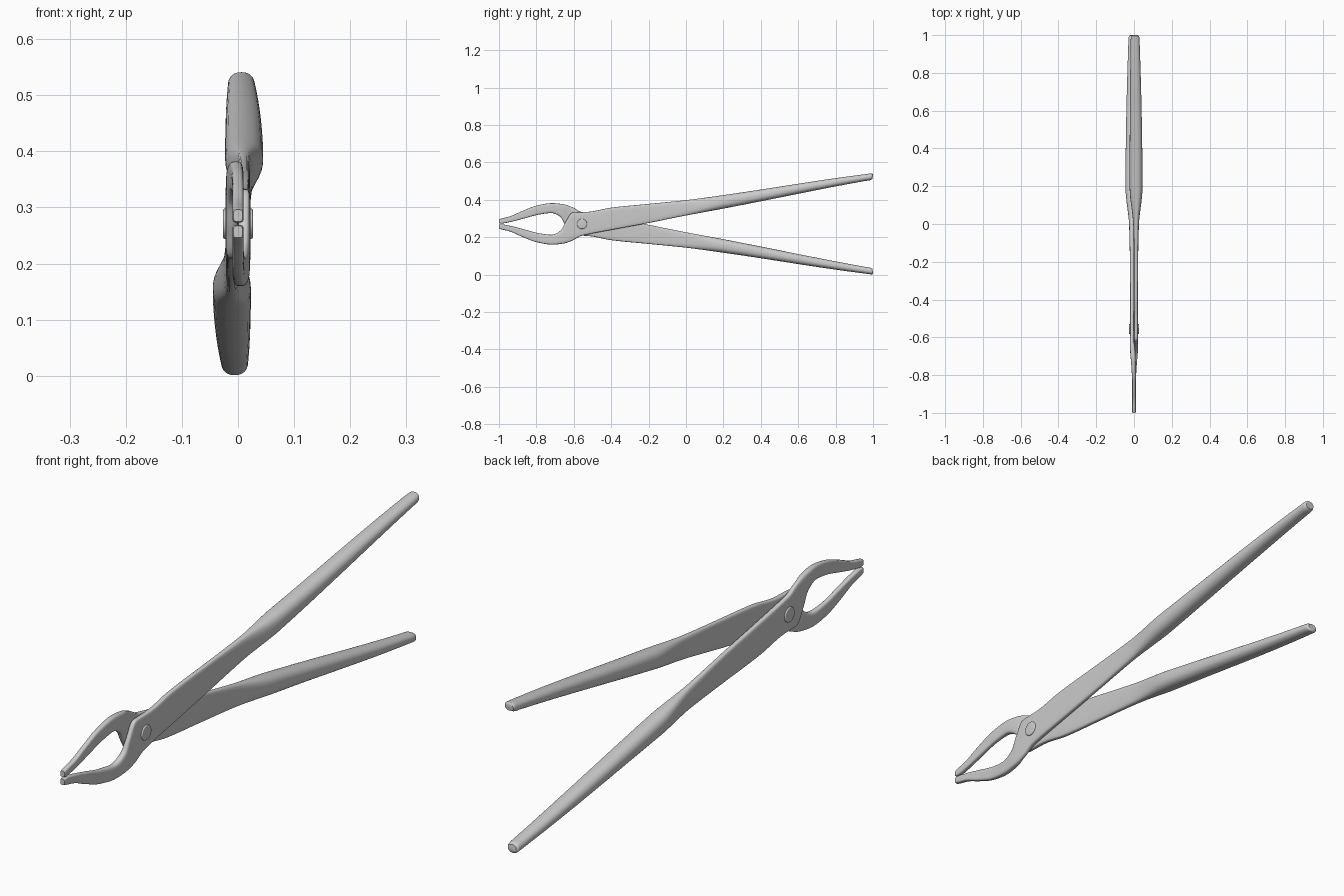
import bpy, bmesh, math
from mathutils import Matrix

if "Cube" in bpy.data.objects:
    bpy.data.objects.remove(bpy.data.objects["Cube"])

PIVOT_Y, PIVOT_Z = -0.556, 0.271
SIDES, STEPS = 32, 8

# Cross-sections from handle end to jaw tip:
# upper edge (y, z), lower edge (y, z), x range, squareness
STATIONS = [
    (1.00, .535, .997, .511, -.011, .022, 2.2),
    (.995, .541, .985, .505, -.016, .028, 2.2),
    (.96, .537, .955, .500, -.018, .030, 2.2),
    (.20, .425, .185, .350, -.023, .045, 2.4),
    (.00, .398, -.01, .314, -.004, .026, 3),
    (-.20, .378, -.21, .274, .000, .022, 4),
    (-.40, .358, -.41, .237, .000, .022, 4.5),
    (-.53, .335, -.53, .214, .000, .022, 5),
    (-.605, .332, -.565, .205, .000, .022, 5),
    (-.642, .285, -.605, .183, .000, .022, 4),
    (-.672, .234, -.655, .166, -.006, .021, 3.5),
    (-.72, .213, -.715, .160, -.009, .017, 3.5),
    (-.78, .220, -.79, .171, -.010, .012, 3.5),
    (-.87, .243, -.88, .204, -.010, .010, 4),
    (-.94, .261, -.94, .230, -.010, .010, 4),
    (-.99, .269, -.99, .243, -.010, .010, 4),
    (-1.0, .267, -1.0, .246, -.008, .008, 4),
]


def smooth_rows(rows, steps):
    """Interpolate the rows with a cubic that never overshoots."""
    n, cols = len(rows), len(rows[0])
    h = [math.hypot((b[0] + b[2] - a[0] - a[2]) / 2, (b[1] + b[3] - a[1] - a[3]) / 2)
         for a, b in zip(rows, rows[1:])]
    d = [[(b[k] - a[k]) / h[i] for k in range(cols)]
         for i, (a, b) in enumerate(zip(rows, rows[1:]))]
    m = [d[0]]
    for i in range(1, n - 1):
        w1, w2 = 2 * h[i] + h[i - 1], h[i] + 2 * h[i - 1]
        m.append([(w1 + w2) / (w1 / p + w2 / q) if p * q > 0 else 0
                  for p, q in zip(d[i - 1], d[i])])
    m.append(d[-1])
    out = []
    for i in range(n - 1):
        for s in range(steps):
            t = s / steps
            a, b = 2*t**3 - 3*t**2 + 1, t**3 - 2*t**2 + t
            c, e = 3*t**2 - 2*t**3, t**3 - t**2
            out.append([a * rows[i][k] + b * h[i] * m[i][k] + c * rows[i + 1][k]
                        + e * h[i] * m[i + 1][k] for k in range(cols)])
    return out + [list(rows[-1])]


def spow(v, p):
    return math.copysign(abs(v) ** p, v)


def finish(bm, name, angle):
    bmesh.ops.recalc_face_normals(bm, faces=bm.faces)
    mesh = bpy.data.meshes.new(name)
    bm.to_mesh(mesh)
    bm.free()
    obj = bpy.data.objects.new(name, mesh)
    bpy.context.collection.objects.link(obj)
    bpy.ops.object.select_all(action='DESELECT')
    obj.select_set(True)
    bpy.context.view_layer.objects.active = obj
    bpy.ops.object.shade_smooth_by_angle(angle=math.radians(angle))
    return obj


def make_arm(name, turned):
    bm = bmesh.new()
    rings = []
    for yt, zt, yb, zb, x0, x1, e in smooth_rows(STATIONS, STEPS):
        ring = []
        for i in range(SIDES):
            a = 2 * math.pi * i / SIDES
            u, v = spow(math.cos(a), 2 / e), spow(math.sin(a), 2 / e)
            ring.append(bm.verts.new(((x0 + x1) / 2 + u * (x1 - x0) / 2,
                                      (yt + yb) / 2 + v * (yt - yb) / 2,
                                      (zt + zb) / 2 + v * (zt - zb) / 2)))
        rings.append(ring)
    for r, s in zip(rings, rings[1:]):
        for i in range(SIDES):
            j = (i + 1) % SIDES
            bm.faces.new((r[i], r[j], s[j], s[i]))
    bm.faces.new(rings[0])
    bm.faces.new(rings[-1])
    if turned:
        # second arm is the first turned half a turn about the long axis
        mat = (Matrix.Translation((0, 0, PIVOT_Z)) @ Matrix.Rotation(math.pi, 4, 'Y')
               @ Matrix.Translation((0, 0, -PIVOT_Z)))
        bmesh.ops.transform(bm, matrix=mat, verts=bm.verts)
    return finish(bm, name, 50)


make_arm("upper_handle_arm", False)
make_arm("lower_handle_arm", True)

# Pivot rivet through both arms, with softened heads
bm = bmesh.new()
bmesh.ops.create_cone(bm, cap_ends=True, segments=32, radius1=.027, radius2=.027, depth=.053,
                      matrix=Matrix.Translation((0, PIVOT_Y, PIVOT_Z))
                      @ Matrix.Rotation(math.pi / 2, 4, 'Y'))
rims = [e for e in bm.edges if abs(e.verts[0].co.x - e.verts[1].co.x) < 1e-4]
bmesh.ops.bevel(bm, geom=rims, offset=.003, segments=3, profile=.5, affect='EDGES')
finish(bm, "pivot_rivet", 40)
